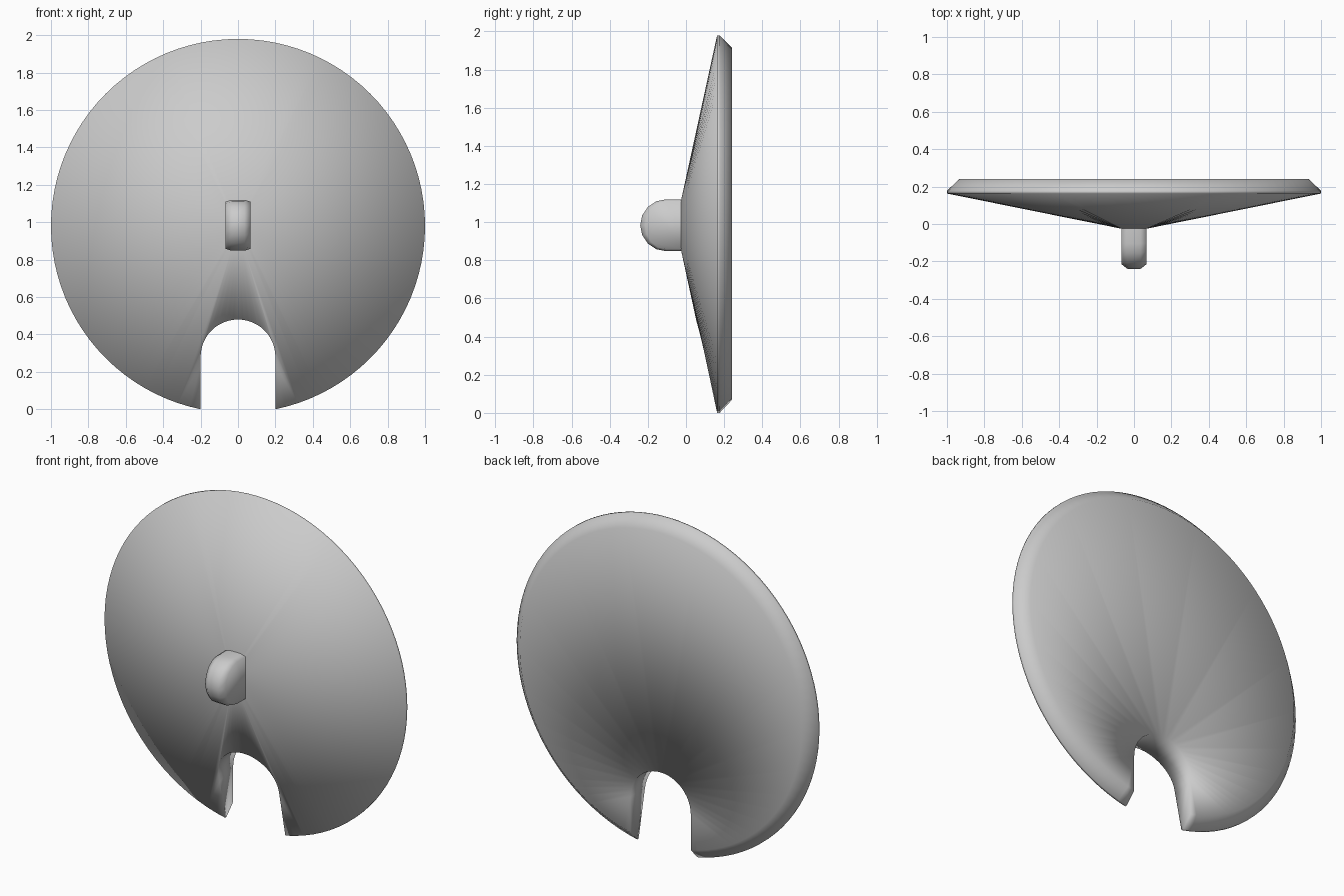
import bpy, bmesh, math
from math import sin, cos, pi

if "Cube" in bpy.data.objects:
    bpy.data.objects.remove(bpy.data.objects["Cube"])

CZ = 0.98      # height of the dish centre
HZ = 0.984     # height of the hub centre
N = 96         # segments around the rim


def make_object(name, rings):
    """Loft closed rings of points and cap both ends."""
    bm = bmesh.new()
    loops = [[bm.verts.new(p) for p in ring] for ring in rings]
    for a, b in zip(loops, loops[1:]):
        n = len(a)
        for i in range(n):
            j = (i + 1) % n
            bm.faces.new((a[i], a[j], b[j], b[i]))
    bm.faces.new(loops[0])
    bm.faces.new(loops[-1])
    bmesh.ops.recalc_face_normals(bm, faces=bm.faces)
    mesh = bpy.data.meshes.new(name)
    bm.to_mesh(mesh)
    bm.free()
    ob = bpy.data.objects.new(name, mesh)
    bpy.context.collection.objects.link(ob)
    return ob


def smooth(ob, degrees):
    bpy.ops.object.select_all(action='DESELECT')
    ob.select_set(True)
    bpy.context.view_layer.objects.active = ob
    bpy.ops.object.shade_smooth_by_angle(angle=math.radians(degrees))


def circle(r, y):
    return [(r * sin(2 * pi * i / N), y, CZ + r * cos(2 * pi * i / N)) for i in range(N)]


def rectangle(hx, hz, y):
    """Points where the radial rays cross a rectangle."""
    pts = []
    for i in range(N):
        s, c = sin(2 * pi * i / N), cos(2 * pi * i / N)
        t = min(hx / max(abs(s), 1e-6), hz / max(abs(c), 1e-6))
        pts.append((t * s, y, HZ + t * c))
    return pts


# Dish: shallow cone in front, thin edge, chamfered rim and flat back
dish = make_object("dish", [
    rectangle(0.068, 0.135, -0.025),
    circle(1.0, 0.163),
    circle(1.0, 0.177),
    circle(0.935, 0.24),
])

# Arched notch cut from the bottom of the dish
arch = [(0.2 * cos(pi * i / 24), 0.28 + 0.2 * sin(pi * i / 24)) for i in range(25)]
outline = arch + [(-0.2, -0.3), (0.2, -0.3)]
cutter = make_object("notch_cutter", [[(x, y, z) for x, z in outline] for y in (-0.5, 0.6)])
cutter.hide_render = True
mod = dish.modifiers.new("notch", 'BOOLEAN')
mod.operation = 'DIFFERENCE'
mod.solver = 'EXACT'
mod.object = cutter
bpy.context.view_layer.objects.active = dish
bpy.ops.object.modifier_apply(modifier=mod.name)
bpy.data.objects.remove(cutter)

# Flat back fans out from the top of the notch
bm = bmesh.new()
bm.from_mesh(dish.data)
back = [f for f in bm.faces if all(v.co.y > 0.239 for v in f.verts)]
bmesh.ops.dissolve_faces(bm, faces=back)
big = [f for f in bm.faces if all(v.co.y > 0.239 for v in f.verts)]
bmesh.ops.triangulate(bm, faces=big)
bm.to_mesh(dish.data)
bm.free()
smooth(dish, 100)


# Hub: narrow knob with a rounded nose and softened sides
def hub_ring(x, inset):
    half = 0.136 - inset * 0.4
    depth = 0.136 - inset
    angles = [-pi / 2 + pi * i / 8 for i in range(9)]
    nose = [(x, -0.104 - depth * cos(a), HZ + half * sin(a)) for a in angles]
    return nose + [(x, -0.015, HZ + half), (x, -0.015, HZ - half)]


hub = make_object("hub", [hub_ring(x, i) for x, i in
                          ((-0.068, 0.026), (-0.035, 0.0), (0.035, 0.0), (0.068, 0.026))])
smooth(hub, 80)
